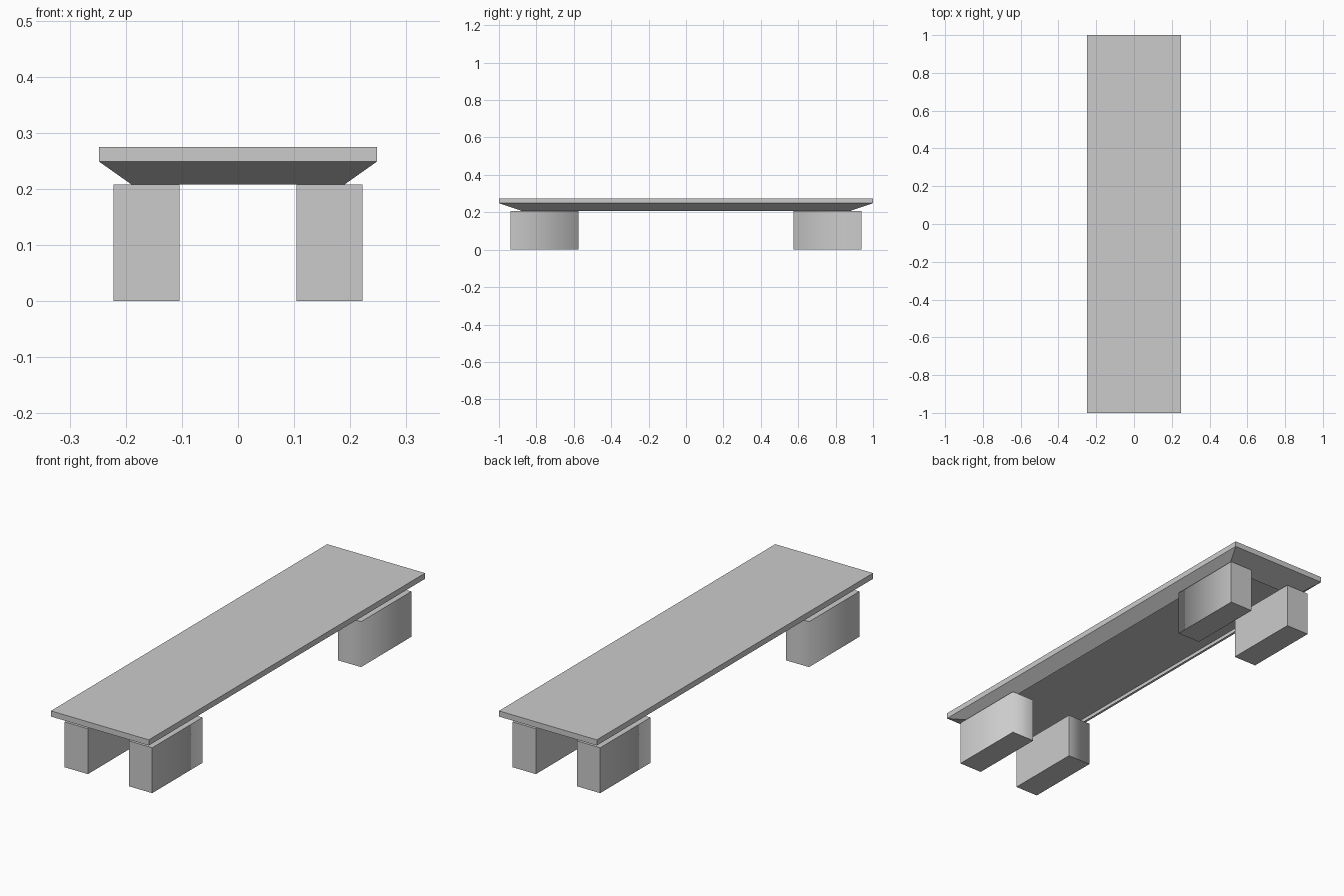
import bpy
import bmesh

if "Cube" in bpy.data.objects:
    bpy.data.objects.remove(bpy.data.objects["Cube"], do_unlink=True)

# Single stone grey
stone = bpy.data.materials.new("stone_grey")
stone.use_nodes = True
GREY = (0.6, 0.6, 0.6, 1)
stone.diffuse_color = GREY
stone.node_tree.nodes["Principled BSDF"].inputs["Base Color"].default_value = GREY


def add_object(name, bm):
    mesh = bpy.data.meshes.new(name)
    bm.to_mesh(mesh)
    bm.free()
    mesh.materials.append(stone)
    obj = bpy.data.objects.new(name, mesh)
    bpy.context.collection.objects.link(obj)
    return obj


def stacked_rectangles(levels, closed_bottom):
    """Walls and top through rectangles given as (half_x, half_y, z)."""
    bm = bmesh.new()
    rings = [[bm.verts.new((sx * hx, sy * hy, z))
              for sx, sy in ((-1, -1), (1, -1), (1, 1), (-1, 1))]
             for hx, hy, z in levels]
    for low, high in zip(rings, rings[1:]):
        for i in range(4):
            j = (i + 1) % 4
            bm.faces.new((low[i], low[j], high[j], high[i]))
    if closed_bottom:
        bm.faces.new(rings[0][::-1])
    bm.faces.new(rings[-1])
    return bm


# Seat slab: a hollow shell, sloping in underneath and open at the bottom
add_object("seat_slab", stacked_rectangles([
    (0.19, 0.88, 0.208),
    (0.248, 1.0, 0.249),
    (0.248, 1.0, 0.275),
], False))

# Four block legs, each with one softened upright corner
for end, sy in (("front", -1), ("back", 1)):
    for side, sx in (("right", -1), ("left", 1)):
        bm = stacked_rectangles([
            (0.059, 0.182, 0),
            (0.059, 0.182, 0.208),
        ], True)
        for face in bm.faces:
            face.smooth = True
        for edge in bm.edges:
            edge.smooth = all(v.co.x * sx > 0 and v.co.y * sy < 0
                              for v in edge.verts)
        leg = add_object(f"{end}_{side}_leg", bm)
        leg.location = (sx * 0.163, sy * 0.756, 0)
